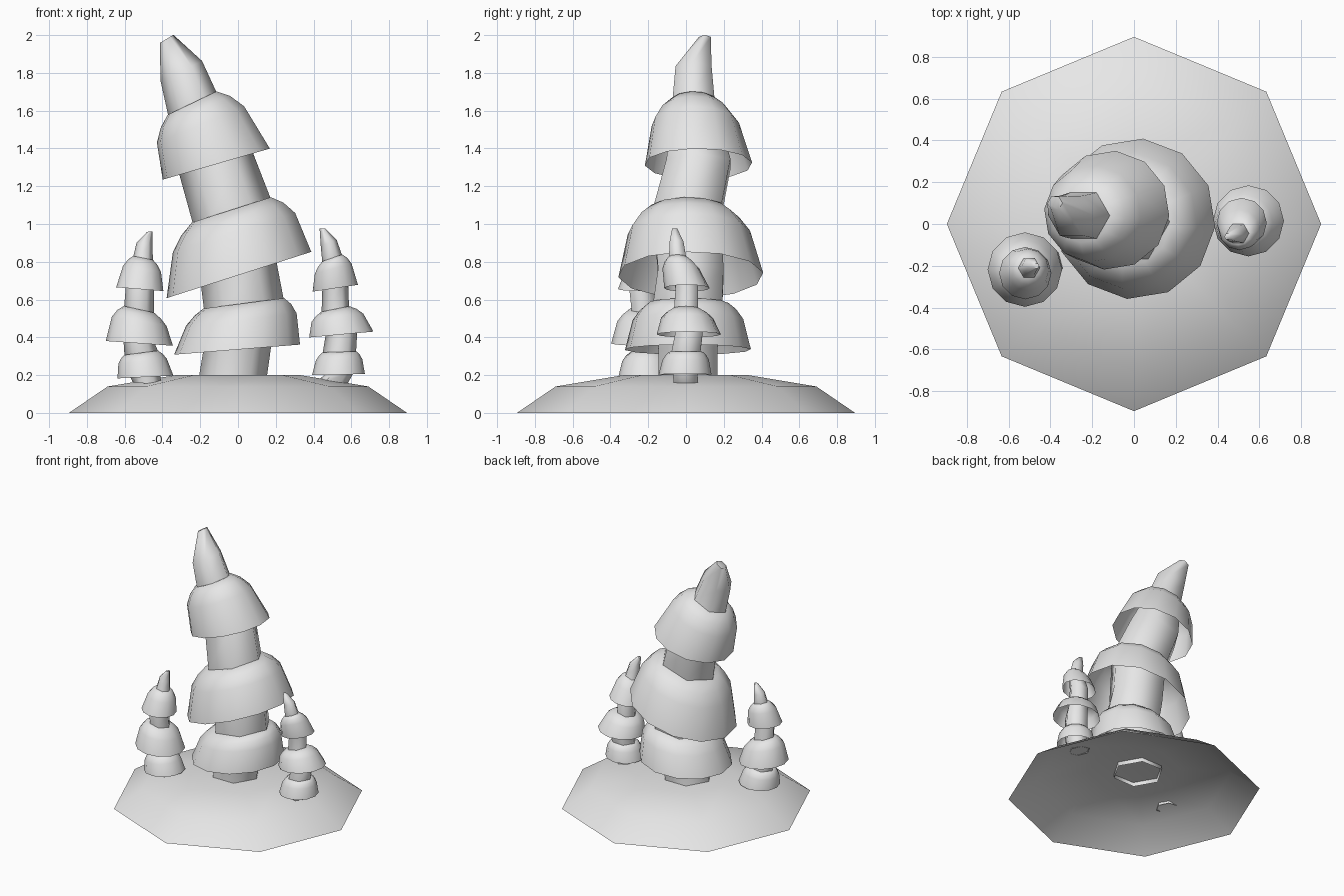
import bpy
import bmesh
from math import cos, sin, tau, radians

cube = bpy.data.objects.get("Cube")
if cube:
    bpy.data.objects.remove(cube, do_unlink=True)

# Single plain material
grey = bpy.data.materials.new("plain_grey")
grey.use_nodes = True
grey.diffuse_color = (0.8, 0.8, 0.8, 1)
grey.node_tree.nodes["Principled BSDF"].inputs["Base Color"].default_value = (0.8, 0.8, 0.8, 1)


def loft(name, rings, sides, phase=0.0, cap=True, angle=65):
    """Skin a stack of rings (x, y, z, radius, slope along x), open at the bottom."""
    bm = bmesh.new()
    loops = []
    for x, y, z, r, slope in rings:
        loop = []
        for i in range(sides):
            a = phase + tau * i / sides
            loop.append(bm.verts.new((x + r * cos(a), y + r * sin(a), z + r * cos(a) * slope)))
        loops.append(loop)
    for low, high in zip(loops, loops[1:]):
        for i in range(sides):
            j = (i + 1) % sides
            bm.faces.new((low[i], low[j], high[j], high[i]))
    if cap:
        bm.faces.new(loops[-1])
    mesh = bpy.data.meshes.new(name)
    bm.to_mesh(mesh)
    bm.free()
    obj = bpy.data.objects.new(name, mesh)
    bpy.context.collection.objects.link(obj)
    mesh.materials.append(grey)
    bpy.ops.object.select_all(action="DESELECT")
    obj.select_set(True)
    bpy.context.view_layer.objects.active = obj
    bpy.ops.object.shade_smooth_by_angle(angle=radians(angle))
    return obj


def blend(a, b, t):
    return [p + (q - p) * t for p, q in zip(a, b)]


# Bell profile: height fraction, share of the flare that remains
BELL = ((0, 1), (0.65, 0.66), (0.86, 0.35), (1, 0))


def tree(name, root, skirts, tip, phase=0.0):
    """Leaning hexagonal trunk threaded through bell-shaped, open skirts."""
    trunk = [root]
    trunk_r = root[3]
    for n, (bottom, top) in enumerate(skirts):
        rings = []
        for t, flare in BELL:
            ring = blend(bottom, top, t)
            ring[3] = top[3] + (bottom[3] - top[3]) * flare
            rings.append(ring)
        loft(f"{name}_skirt_{n + 1}", rings, 12, phase)
        trunk.append((*bottom[:3], trunk_r, bottom[4]))
        trunk.append((*top[:3], top[3] * 0.98, top[4]))
        trunk_r = top[3] * 0.93
    loft(f"{name}_trunk", trunk + tip, 6)


# Low octagonal mound, open underneath
loft("mound", [(0, 0, 0, 0.895, 0), (0, 0, 0.14, 0.69, 0), (0, 0, 0.2, 0.33, 0)], 8)

# Large leaning tree
tree("large_tree", (-0.03, 0.01, 0.17, 0.18, 0), [
    ((-0.005, 0.01, 0.335, 0.335, 0.08), (0.03, 0.01, 0.58, 0.215, 0.13)),
    ((0.005, 0.025, 0.73, 0.385, 0.32), (-0.035, 0.01, 1.075, 0.21, 0.32)),
    ((-0.115, 0.066, 1.317, 0.285, 0.29), (-0.243, 0.04, 1.64, 0.13, 0.48)),
], [(-0.3, 0.04, 1.81, 0.11, 0.48), (-0.378, 0.1, 1.98, 0.036, 0.6)], phase=-0.1)

# Small tree on the left
tree("left_tree", (0.505, 0, 0.165, 0.075, -0.15), [
    ((0.532, -0.005, 0.203, 0.14, 0.02), (0.537, 0, 0.323, 0.09, 0.03)),
    ((0.547, 0.015, 0.415, 0.17, 0.09), (0.515, 0, 0.55, 0.074, 0.2)),
    ((0.515, 0.005, 0.66, 0.12, 0.15), (0.498, -0.045, 0.82, 0.053, 0.35)),
], [(0.48, -0.05, 0.9, 0.042, 0.4), (0.448, -0.06, 0.975, 0.016, 0)])

# Small tree on the right
tree("right_tree", (-0.48, -0.21, 0.155, 0.078, -0.1), [
    ((-0.49, -0.21, 0.19, 0.148, 0.05), (-0.513, -0.21, 0.318, 0.09, 0.13)),
    ((-0.522, -0.218, 0.368, 0.178, -0.07), (-0.524, -0.22, 0.548, 0.08, -0.22)),
    ((-0.52, -0.235, 0.655, 0.125, -0.08), (-0.502, -0.21, 0.82, 0.053, -0.2)),
], [(-0.495, -0.2, 0.89, 0.042, -0.25), (-0.467, -0.2, 0.96, 0.014, 0.1)])
